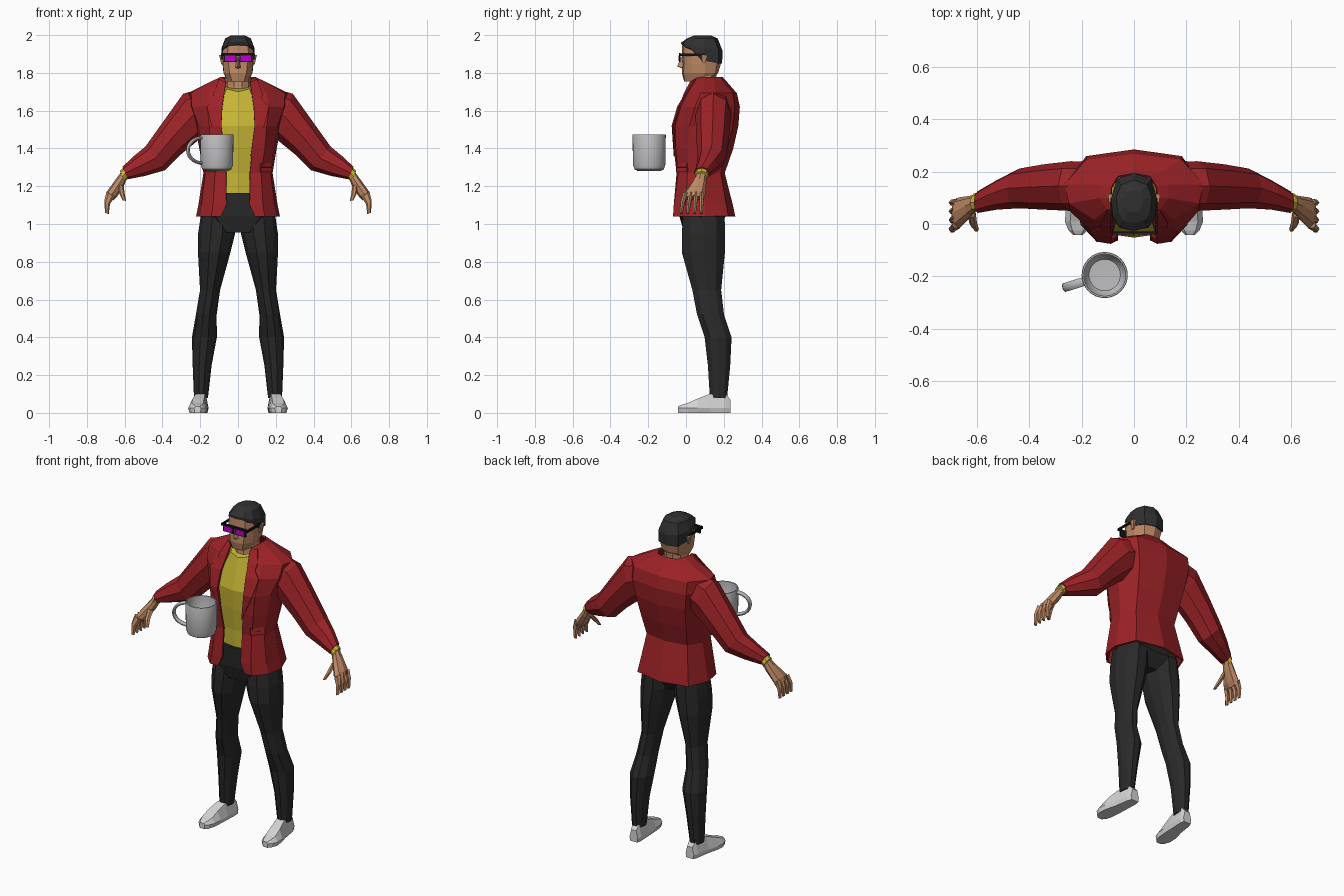
import bpy, bmesh, math
from math import sin, cos, pi


def material(name, r, g, b):
    m = bpy.data.materials.new(name)
    m.diffuse_color = (r, g, b, 1)
    return m


RED = material("jacket red", 0.33, 0.016, 0.02)
YELLOW = material("shirt yellow", 0.58, 0.47, 0.035)
BLACK = material("trouser black", 0.022, 0.022, 0.023)
HAIR = material("hair black", 0.03, 0.03, 0.031)
SKIN = material("skin", 0.52, 0.25, 0.13)
WHITE = material("shoe white", 0.66, 0.66, 0.67)
GREY = material("mug grey", 0.52, 0.52, 0.53)
FRAME = material("glasses black", 0.006, 0.006, 0.007)
LENS = material("lens magenta", 0.5, 0.0, 0.62)


def make(name, verts, faces, mat, mirror=False, thick=0):
    me = bpy.data.meshes.new(name)
    me.from_pydata(verts, [], faces)
    bm = bmesh.new()
    bm.from_mesh(me)
    bmesh.ops.recalc_face_normals(bm, faces=bm.faces)
    bm.to_mesh(me)
    bm.free()
    me.materials.append(mat)
    ob = bpy.data.objects.new(name, me)
    bpy.context.collection.objects.link(ob)
    if thick:
        mod = ob.modifiers.new("thickness", "SOLIDIFY")
        mod.thickness, mod.offset = thick, 0
    if mirror:
        ob.modifiers.new("mirror", "MIRROR").use_mirror_merge = False
    return ob


def loft(name, rings, mat, mirror=False, closed=True, caps=True, thick=0):
    n = len(rings[0])
    verts = [p for r in rings for p in r]
    faces = []
    for i in range(len(rings) - 1):
        for j in range(n if closed else n - 1):
            k = (j + 1) % n
            faces.append((i * n + j, i * n + k, (i + 1) * n + k, (i + 1) * n + j))
    if caps:
        faces += [tuple(range(n)), tuple(range(len(verts) - n, len(verts)))]
    return make(name, verts, faces, mat, mirror, thick)


def full(z, *half):
    """Mirror a half outline of (x, y[, z]) points into a whole one."""
    h = [(p[0], p[1], p[2] if len(p) > 2 else z) for p in half]
    return h + [(-x, y, zz) for x, y, zz in reversed(h) if x > 0]


def ellipse(cx, cy, rx, ry, z, n=10):
    return [(cx + rx * cos(2 * pi * i / n), cy + ry * sin(2 * pi * i / n), z) for i in range(n)]


def limb(tx, tz, bx, bz, y0, y1, n=8):
    """Oval ring between a top and a bottom point, spanning y0 to y1."""
    out = []
    for i in range(n):
        a = 2 * pi * i / n
        k = (1 + cos(a)) / 2
        out.append((bx + (tx - bx) * k, (y0 + y1) / 2 + (y1 - y0) / 2 * sin(a), bz + (tz - bz) * k))
    return out


def box(name, x, y, z, mat, mirror=False):
    loft(name, [[(x[0], y[0], c), (x[1], y[0], c), (x[1], y[1], c), (x[0], y[1], c)] for c in z], mat, mirror)


# Trousers
loft("trouser_leg", [ellipse(*r) for r in (
    (.105, .095, .09, .115, 1.06), (.113, .092, .098, .12, .95), (.126, .092, .086, .12, .85),
    (.148, .11, .053, .08, .65), (.168, .13, .055, .075, .52), (.178, .17, .066, .075, .4),
    (.19, .175, .05, .062, .25), (.196, .172, .037, .048, .08))], BLACK, True)
loft("trouser_hips", [
    full(.955, (0, -.01), (.06, -.01), (.09, .06), (.07, .15), (0, .16)),
    full(1.04, (0, -.035), (.12, -.03), (.2, .08), (.13, .21), (0, .2)),
    full(1.165, (0, -.043), (.1, -.035), (.165, .08), (.11, .18), (0, .19))], BLACK)

# Shoes, lofted from heel to toe
shoe = [(.19, .235, .028, .07), (.192, .21, .036, .1), (.2, .125, .042, .1),
        (.21, .06, .05, .075), (.214, .01, .05, .052), (.214, -.025, .036, .042), (.214, -.042, .018, .034)]
loft("shoe", [[(x - w * .85, y, 0), (x - w, y, .025), (x - w * .6, y, h), (x + w * .6, y, h),
               (x + w, y, .025), (x + w * .85, y, 0)] for x, y, w, h in shoe], WHITE, True)

# Shirt
loft("shirt", [
    full(1.12, (0, -.028), (.1, -.012), (.14, .05), (.13, .14), (0, .17)),
    full(1.27, (0, -.032), (.1, -.012), (.14, .05), (.12, .14), (0, .17)),
    full(1.4, (0, -.045), (.11, -.028), (.15, .05), (.14, .16), (0, .2)),
    full(1.52, (0, -.052), (.11, -.036), (.16, .06), (.15, .19), (0, .23)),
    full(1.62, (0, -.022), (.1, -.008), (.16, .08), (.15, .19), (0, .23)),
    full(1.7, (0, .002), (.06, .015, 1.715), (.08, .07, 1.735), (.075, .14, 1.745), (0, .17, 1.745))], YELLOW)

# Jacket body, open at the front
loft("jacket_body", [
    full(1.04, (.09, -.062), (.14, -.064), (.2, 0), (.217, .1), (.17, .22), (0, .256)),
    full(1.1, (.062, -.06), (.13, -.06), (.19, 0), (.205, .1), (.16, .21), (0, .243)),
    full(1.27, (.062, -.045), (.12, -.037), (.168, .01), (.178, .1), (.135, .18), (0, .2)),
    full(1.4, (.075, -.06), (.14, -.05), (.185, .01), (.2, .11), (.15, .215), (0, .245)),
    full(1.52, (.09, -.063), (.15, -.053), (.205, .02), (.222, .13), (.165, .245), (0, .272)),
    full(1.62, (.085, -.035), (.16, -.023), (.24, .05), (.258, .15), (.18, .255), (0, .28)),
    full(1.69, (.075, 0), (.15, .02), (.245, .08), (.262, .15), (.18, .243), (0, .265)),
    full(1.755, (.068, .03, 1.745), (.1, .06), (.13, .1), (.13, .15), (.09, .19), (0, .208)),
    full(1.775, (.062, .035, 1.755), (.078, .06, 1.77), (.088, .1), (.085, .14), (.06, .18), (0, .19))],
    RED, closed=False, caps=False, thick=.01)

# Lapels and pocket flaps
loft("lapel", [
    [(.067, -.062, 1.36), (.073, -.064, 1.37)], [(.088, -.073, 1.52), (.14, -.065, 1.52)],
    [(.083, -.044, 1.62), (.165, -.033, 1.62)], [(.077, -.02, 1.66), (.125, -.014, 1.66)],
    [(.073, -.009, 1.69), (.13, .002, 1.69)], [(.064, .022, 1.75), (.1, .05, 1.765)]],
    RED, True, closed=False, caps=False, thick=.006)
for i, z in enumerate((1.275, 1.3)):
    loft("pocket_flap_%d" % i, [[(.118, -.05, z), (.178, .005, z)], [(.118, -.046, z + .022), (.178, .009, z + .022)]],
         RED, True, closed=False, caps=False, thick=.008)

# Sleeves, shirt cuffs and hands
loft("sleeve", [limb(*r) for r in (
    (.14, 1.73, .15, 1.5, .06, .235), (.29, 1.69, .19, 1.46, .05, .24), (.39, 1.55, .3, 1.37, .055, .228),
    (.49, 1.41, .385, 1.285, .06, .212), (.557, 1.355, .49, 1.255, .055, .168),
    (.612, 1.302, .583, 1.237, .042, .125))], RED, True)
loft("shirt_cuff", [limb(*r) for r in (
    (.605, 1.3, .58, 1.243, .047, .12), (.626, 1.28, .598, 1.225, .047, .117))], YELLOW, True)
loft("palm", [limb(*r) for r in (
    (.615, 1.28, .59, 1.235, .055, .11), (.645, 1.24, .605, 1.2, .03, .108),
    (.692, 1.175, .64, 1.145, -.015, .102), (.698, 1.15, .66, 1.125, -.015, .098))], SKIN, True)
for i in range(4):
    y = -.018 + i * .029
    d = .012 * (3 - i) / 3
    loft("finger_%d" % i, [limb(*r, n=6) for r in (
        (.696, 1.172, .655, 1.14, y, y + .029), (.708, 1.12, .678, 1.105, y - d, y + .025 - d),
        (.704, 1.06, .684, 1.052, y - d * 1.6 + .003, y + .02 - d * 1.6))], SKIN, True)
loft("thumb", [limb(*r, n=6) for r in (
    (.635, 1.21, .605, 1.2, .025, .065), (.63, 1.165, .6, 1.16, -.012, .022),
    (.611, 1.125, .592, 1.122, -.03, -.01))], SKIN, True)

# Neck and head
loft("neck", [ellipse(0, .09, .078, .076, 1.68), ellipse(0, .09, .068, .07, 1.73),
              ellipse(0, .095, .068, .072, 1.83)], SKIN)
loft("head", [
    full(1.755, (0, -.01), (.032, -.007), (.052, .04), (.056, .08), (.04, .12), (0, .13)),
    full(1.8, (0, -.022), (.045, -.013), (.075, .035), (.077, .1), (.055, .155), (0, .17)),
    full(1.85, (0, -.018), (.05, -.01), (.08, .03), (.082, .1), (.06, .165), (0, .185)),
    full(1.9, (0, -.022), (.055, -.012), (.082, .03), (.084, .1), (.062, .168), (0, .188)),
    full(1.945, (0, -.02), (.053, -.01), (.078, .03), (.08, .1), (.06, .16), (0, .178)),
    full(1.975, (0, .01), (.035, .015), (.055, .05), (.056, .1), (.04, .14), (0, .15))], SKIN)
loft("hair", [
    full(0, (0, -.024, 1.95), (.056, -.014, 1.945), (.083, .03, 1.925), (.088, .09, 1.865),
         (.065, .172, 1.85), (0, .191, 1.85)),
    full(0, (0, -.026, 1.96), (.054, -.012, 1.957), (.081, .03, 1.945), (.088, .095, 1.93),
         (.067, .172, 1.92), (0, .194, 1.915)),
    full(1.982, (0, .005), (.04, .012), (.062, .045), (.068, .1), (.05, .15), (0, .168)),
    full(1.999, (0, .045), (.02, .048), (.032, .07), (.034, .1), (.025, .12), (0, .13))], HAIR)
make("nose", [(0, -.024, 1.89), (0, -.047, 1.835), (.017, -.012, 1.825), (-.017, -.012, 1.825), (0, -.012, 1.82)],
     [(0, 1, 2), (0, 3, 1), (1, 4, 2), (1, 3, 4), (0, 2, 4, 3)], SKIN)
loft("ear", [[(.08, .085, 1.845), (.088, .085, 1.845), (.088, .1, 1.845), (.08, .1, 1.845)],
             [(.08, .078, 1.895), (.097, .085, 1.895), (.1, .115, 1.895), (.08, .115, 1.895)]], SKIN, True)

# Glasses
box("glasses_rim", (.007, .076), (-.036, -.028), (1.858, 1.9), FRAME, True)
box("glasses_bar", (-.088, .088), (-.037, -.028), (1.89, 1.904), FRAME)
box("glasses_temple", (.083, .09), (-.036, .1), (1.889, 1.902), FRAME, True)
box("glasses_lens", (.013, .068), (-.04, -.035), (1.864, 1.893), LENS, True)

# Mug, turned from a profile
MX, MY, N = -.112, -.195, 32
profile = [(.001, 1.28), (.06, 1.28), (.078, 1.29), (.086, 1.315), (.088, 1.47), (.086, 1.475),
           (.08, 1.475), (.078, 1.32), (.06, 1.297), (.001, 1.295)]
cup = loft("mug_cup", [ellipse(MX, MY, r, r, z, N) for r, z in profile], GREY)

# Mug handle, swept along an arc pointing outward
dx, dy = -.955, -.297
rings = []
for i in range(15):
    t = pi * i / 14
    ring = []
    for j in range(10):
        a = 2 * pi * j / 10
        r = .08 + (.08 + .009 * cos(a)) * sin(t)
        z = 1.39 + (.067 + .009 * cos(a)) * cos(t)
        w = .018 * sin(a)
        ring.append((MX + dx * r - dy * w, MY + dy * r + dx * w, z))
    rings.append(ring)
handle = loft("mug_handle", rings, GREY)

# Only the mug is smooth
for ob in (cup, handle):
    bpy.ops.object.select_all(action="DESELECT")
    ob.select_set(True)
    bpy.context.view_layer.objects.active = ob
    bpy.ops.object.shade_smooth_by_angle(angle=math.radians(40))
